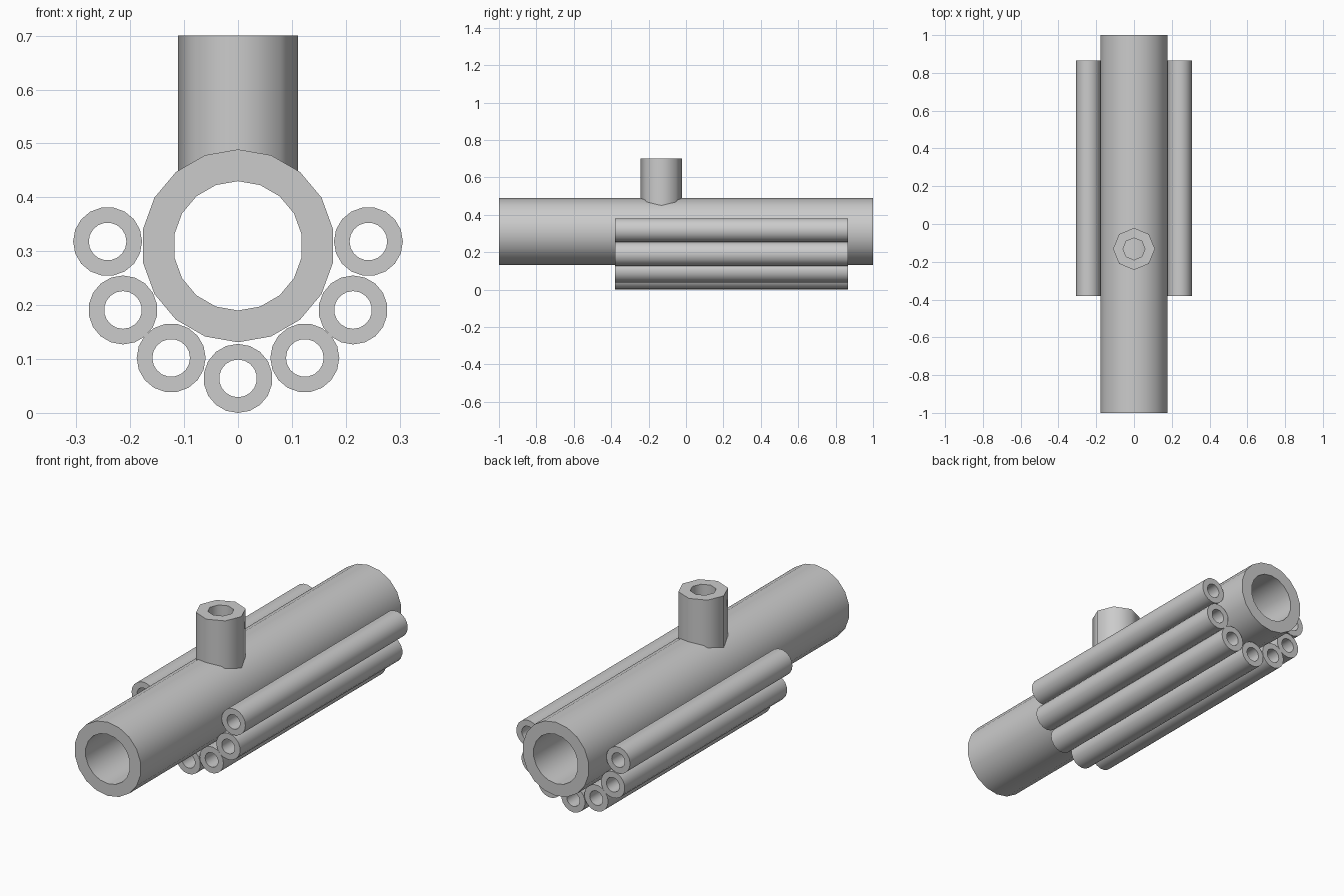
import bpy, bmesh
from math import cos, sin, pi, radians

if "Cube" in bpy.data.objects:
    bpy.data.objects.remove(bpy.data.objects["Cube"])


def tube(name, outer, inner, sides, origin, u, v, w, length, phase=0.0):
    """Hollow tube starting at origin, running along w, section in plane u, v."""
    bm = bmesh.new()

    def ring(r, t):
        verts = []
        for i in range(sides):
            a = phase + 2 * pi * i / sides
            verts.append(bm.verts.new([origin[k] + r * (cos(a) * u[k] + sin(a) * v[k]) + t * w[k]
                                       for k in range(3)]))
        return verts

    rings = [ring(outer, 0), ring(outer, length), ring(inner, length), ring(inner, 0)]
    for a, b in zip(rings, rings[1:] + rings[:1]):
        for i in range(sides):
            j = (i + 1) % sides
            bm.faces.new((a[i], a[j], b[j], b[i]))
    bmesh.ops.recalc_face_normals(bm, faces=bm.faces)
    mesh = bpy.data.meshes.new(name)
    bm.to_mesh(mesh)
    bm.free()
    ob = bpy.data.objects.new(name, mesh)
    bpy.context.collection.objects.link(ob)
    bpy.ops.object.select_all(action='DESELECT')
    bpy.context.view_layer.objects.active = ob
    ob.select_set(True)
    bpy.ops.object.shade_smooth_by_angle(angle=radians(50))
    return ob


X, Y, Z = (1, 0, 0), (0, 1, 0), (0, 0, 1)

# Main pipe along y, with a corner at the top
tube("main_pipe", 0.179, 0.12, 18, (0, -1, 0.31), X, Z, Y, 2.0, pi / 2)

# Vertical octagonal outlet
tube("outlet_pipe", 0.111, 0.058, 8, (0, -0.132, 0.44), X, Y, Z, 0.26)

# Small tubes cradling the lower half of the main pipe
Y0, Y1 = -0.38, 0.866
centres = [(0, 0.064), (0.124, 0.102), (0.2135, 0.191), (0.242, 0.318)]
for n, (x, z) in enumerate(centres):
    for side in ((1, -1) if x else (1,)):
        label = "centre" if not x else ("right" if side > 0 else "left")
        tube(f"small_tube_{label}_{n}", 0.064, 0.035, 18, (side * x, Y0, z),
             X, Z, Y, Y1 - Y0, -pi / 2 + side * n * pi / 6)
